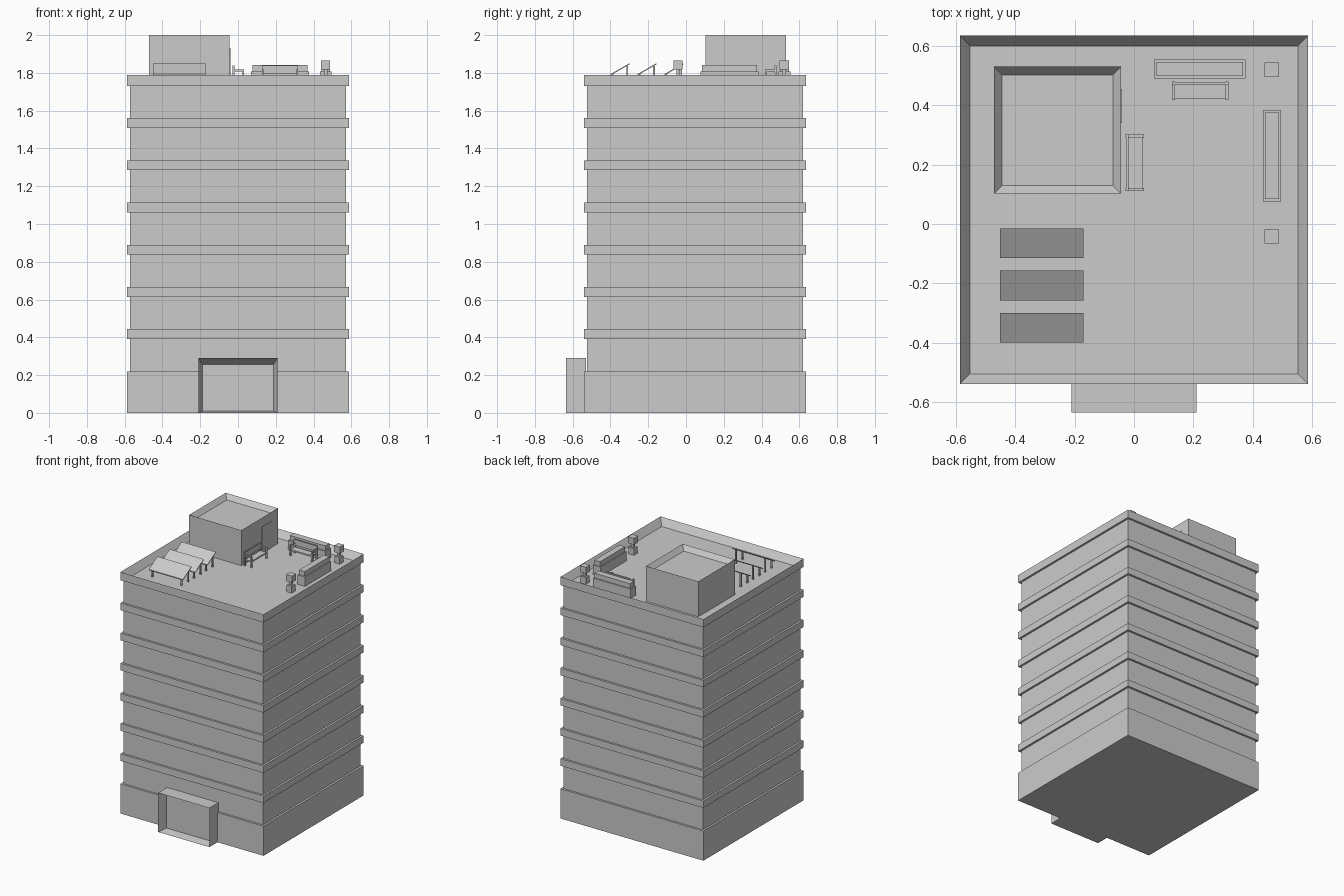
import bpy, bmesh, math
from mathutils import Matrix, Vector

cube = bpy.data.objects.get("Cube")
if cube:
    bpy.data.objects.remove(cube, do_unlink=True)

CY = 0.0475      # centre of the tower in y
FLOOR = 1.738    # roof deck height


def add_box(bm, x, y, z):
    """Add a box spanning the (min, max) ranges to a mesh."""
    size = Vector((x[1] - x[0], y[1] - y[0], z[1] - z[0], 1))
    mid = Vector((sum(x), sum(y), sum(z))) / 2
    bmesh.ops.create_cube(bm, size=1, matrix=Matrix.Translation(mid) @ Matrix.Diagonal(size))


def finish(name, bm, place=None):
    mesh = bpy.data.meshes.new(name)
    bmesh.ops.recalc_face_normals(bm, faces=bm.faces)
    bm.to_mesh(mesh)
    bm.free()
    obj = bpy.data.objects.new(name, mesh)
    bpy.context.collection.objects.link(obj)
    if place:
        obj.matrix_world = place
    return obj


def boxes(name, parts, place=None):
    bm = bmesh.new()
    for part in parts:
        add_box(bm, *part)
    return finish(name, bm, place)


def recessed_box(name, x, y, z, direction, rim, depth, shift=(0, 0, 0)):
    """Box with one face inset by a rim and pushed inwards."""
    bm = bmesh.new()
    add_box(bm, x, y, z)
    d = Vector(direction)
    bm.normal_update()
    face = max(bm.faces, key=lambda f: f.normal.dot(d))
    bmesh.ops.inset_region(bm, faces=[face], thickness=rim)
    bmesh.ops.translate(bm, verts=face.verts, vec=Vector(shift) - d * depth)
    return finish(name, bm)


def around(c, half):
    return (c - half, c + half)


# Tower: core, base and floor bands, parapet with sunken roof deck
WIDE, CORE = 0.587, 0.572
boxes("tower_core", [(around(0, CORE), around(CY, CORE), (0.1, 1.733))])
boxes("base", [(around(0, WIDE), around(CY, WIDE), (0, 0.22))])
for i in range(6):
    z = 0.391 + i * 0.2235
    boxes(f"floor_band_{i + 1}", [(around(0, WIDE), around(CY, WIDE), (z, z + 0.052))])
recessed_box("parapet", around(0, WIDE), around(CY, WIDE), (1.73, 1.79),
             (0, 0, 1), 0.049, 1.79 - FLOOR)

# Entrance portal
recessed_box("entrance", (-0.21, 0.21), (-0.635, -0.53), (0, 0.29),
             (0, -1, 0), 0.032, 0.065, (0, 0, -0.012))

# Stair house with sunken top and a door
recessed_box("stair_house", (-0.472, -0.044), (0.102, 0.53), (FLOOR, 2),
             (0, 0, 1), 0.039, 0.035)
boxes("stair_door", [((-0.06, -0.041), (0.34, 0.455), (FLOOR, 1.933))])

# Solar panels: tilted slab on short front and tall back legs
for i in range(3):
    y = -0.4 + i * 0.1425
    x0, x1 = -0.451, -0.171
    bm = bmesh.new()
    add_box(bm, (x0, x1), (y, y + 0.1), (1.786, 1.793))
    for v in bm.verts:
        v.co.z += (v.co.y - y) * 0.58
    finish(f"solar_panel_{i + 1}", bm)
    legs = []
    for x in (x0 + 0.015, x1 - 0.025):
        legs.append(((x, x + 0.01), (y + 0.008, y + 0.018), (FLOOR, 1.792)))
        legs.append(((x, x + 0.01), (y + 0.084, y + 0.094), (FLOOR, 1.836)))
    boxes(f"solar_legs_{i + 1}", legs)

# Benches, modelled facing -y
bench = [((-0.088, 0.088), (-0.026, 0.026), (0.035, 0.045)),
         ((-0.088, 0.088), (0.02, 0.028), (0.06, 0.102))]
for s in (-1, 1):
    side = around(s * 0.09, 0.005)
    bench += [(side, (-0.031, -0.021), (0, 0.075)),
              (side, (0.021, 0.031), (0, 0.102)),
              (side, (-0.031, 0.031), (0.07, 0.08))]
for name, loc, turn in (("back_bench", (0.223, 0.449, FLOOR), 0),
                        ("stair_bench", (0.002, 0.206, FLOOR), math.pi / 2)):
    boxes(name, bench, Matrix.Translation(loc) @ Matrix.Rotation(turn, 4, 'Z'))

# Long planters with hedges
for name, cx, cy, hx, hy in (("back", 0.222, 0.522, 0.154, 0.032),
                             ("side", 0.465, 0.23, 0.031, 0.154)):
    boxes(name + "_planter", [(around(cx, hx), around(cy, hy), (FLOOR, 1.808))])
    boxes(name + "_hedge", [(around(cx, hx - 0.008), around(cy, hy - 0.008), (1.8, 1.843))])

# Small potted trees
for name, cy in (("back", 0.52), ("front", -0.042)):
    cx = 0.464
    boxes(name + "_pot", [(around(cx, 0.021), around(cy, 0.021), (FLOOR, 1.788))])
    boxes(name + "_trunk", [(around(cx, 0.009), around(cy, 0.009), (1.78, 1.825))])
    boxes(name + "_tree_crown", [(around(cx, 0.024), around(cy, 0.024), (1.818, 1.866))])
